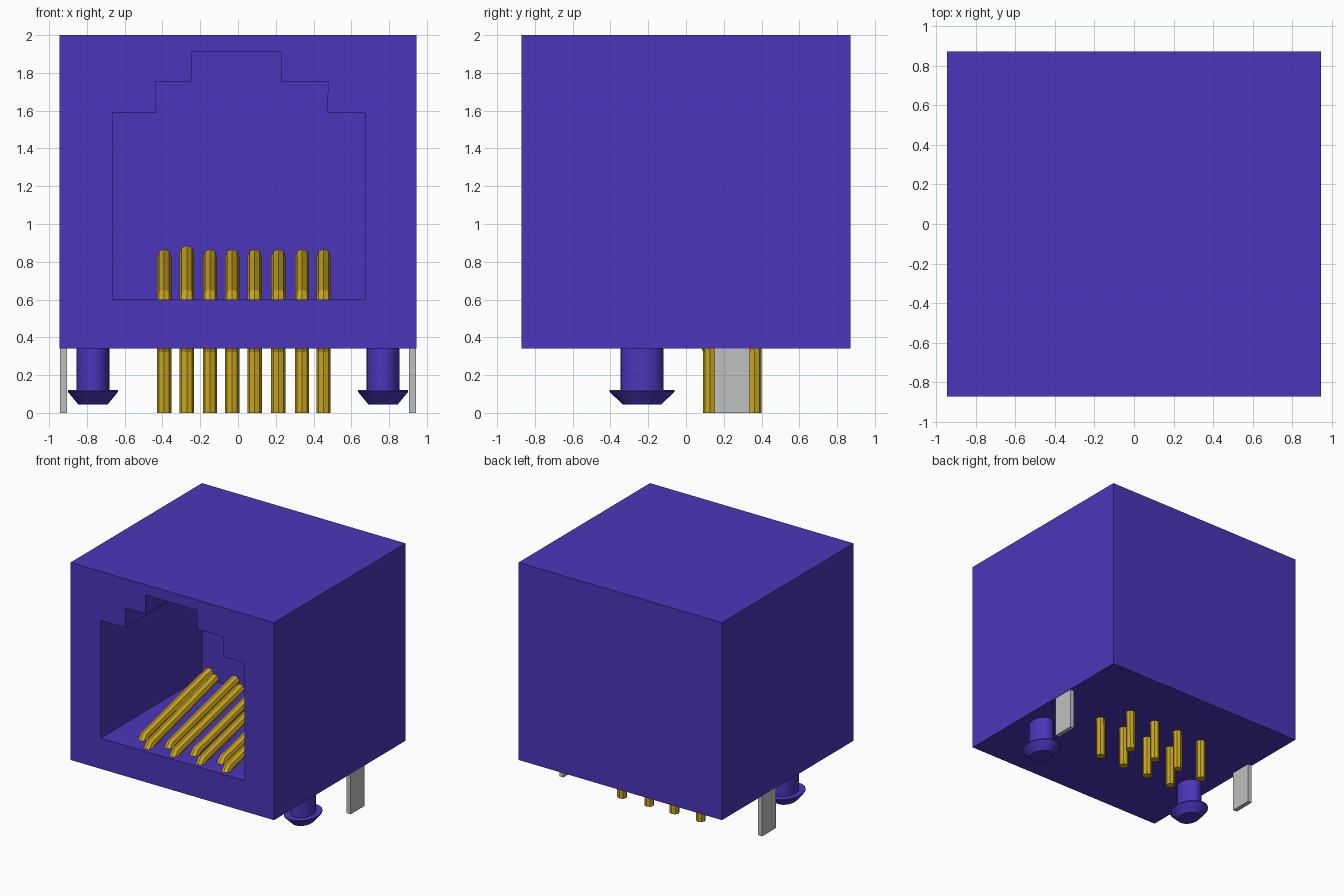
import bpy, bmesh, math
from mathutils import Matrix

cube = bpy.data.objects.get("Cube")
if cube:
    bpy.data.objects.remove(cube, do_unlink=True)


def material(name, rgb):
    m = bpy.data.materials.new(name)
    m.use_nodes = True
    col = (*rgb, 1.0)
    m.diffuse_color = col
    bsdf = next(n for n in m.node_tree.nodes if n.type == 'BSDF_PRINCIPLED')
    bsdf.inputs["Base Color"].default_value = col
    return m


PURPLE = material("purple plastic", (0.071, 0.036, 0.49))
GOLD = material("gold contact", (0.58, 0.38, 0.014))
GREY = material("grey metal", (0.527, 0.527, 0.527))


def add_object(name, bm, mat):
    bmesh.ops.recalc_face_normals(bm, faces=bm.faces)
    mesh = bpy.data.meshes.new(name)
    bm.to_mesh(mesh)
    bm.free()
    mesh.materials.append(mat)
    ob = bpy.data.objects.new(name, mesh)
    bpy.context.collection.objects.link(ob)
    return ob


def box(name, lo, hi, mat):
    bm = bmesh.new()
    size = [h - l for l, h in zip(lo, hi)]
    mid = [(h + l) / 2 for l, h in zip(lo, hi)]
    bmesh.ops.create_cube(bm, size=1, matrix=Matrix.Translation(mid) @ Matrix.Diagonal((*size, 1)))
    return add_object(name, bm, mat)


def select_only(ob):
    bpy.ops.object.select_all(action='DESELECT')
    ob.select_set(True)
    bpy.context.view_layer.objects.active = ob


# Housing with a stepped plug opening cut into the front
housing = box("housing", (-0.945, -0.872, 0.342), (0.945, 0.872, 2.0), PURPLE)
opening = [(-0.665, 0.60), (0.673, 0.60), (0.673, 1.588), (0.472, 1.588),
           (0.477, 1.755), (0.23, 1.755), (0.23, 1.913), (-0.247, 1.913),
           (-0.247, 1.755), (-0.438, 1.755), (-0.433, 1.588), (-0.665, 1.588)]
bm = bmesh.new()
face = bm.faces.new([bm.verts.new((x, -1.0, z)) for x, z in opening])
ext = bmesh.ops.extrude_face_region(bm, geom=[face])
bmesh.ops.translate(bm, vec=(0, 1.47, 0),
                    verts=[g for g in ext["geom"] if isinstance(g, bmesh.types.BMVert)])
cutter = add_object("opening_cutter", bm, PURPLE)
cutter.hide_render = True
mod = housing.modifiers.new("opening", 'BOOLEAN')
mod.operation = 'DIFFERENCE'
mod.solver = 'EXACT'
mod.object = cutter
select_only(housing)
bpy.ops.object.modifier_apply(modifier=mod.name)
bpy.data.objects.remove(cutter, do_unlink=True)


# Spring contacts: solder pin, run under the floor, then slope back up inside
def contact(name, x, pin_y, front_y, tip_y, tip_z):
    path = [(pin_y, 0.0), (pin_y, 0.33), (pin_y - 0.025, 0.38), (pin_y - 0.09, 0.41),
            (front_y + 0.07, 0.43), (front_y + 0.01, 0.46), (front_y - 0.005, 0.52),
            (front_y, 0.58), (front_y + 0.035, 0.62), (tip_y, tip_z)]
    curve = bpy.data.curves.new(name, 'CURVE')
    curve.dimensions = '3D'
    curve.bevel_depth = 0.038
    curve.bevel_resolution = 2
    curve.use_fill_caps = True
    spline = curve.splines.new('POLY')
    spline.points.add(len(path) - 1)
    spline.use_smooth = False
    for p, (y, z) in zip(spline.points, path):
        p.co = (x, y, z, 1)
    curve.materials.append(GOLD)
    ob = bpy.data.objects.new(name, curve)
    bpy.context.collection.objects.link(ob)
    select_only(ob)
    bpy.ops.object.convert(target='MESH')


for i, x in enumerate((-0.391, -0.271, -0.148, -0.031, 0.088, 0.214, 0.339, 0.453)):
    tip_z = 0.85 if i == 1 else 0.83
    if i % 2 == 0:
        contact(f"contact_{i + 1}", x, 0.363, -0.71, 0.18, tip_z)
    else:
        contact(f"contact_{i + 1}", x, 0.128, -0.81, 0.08, tip_z)


# Oval snap-in mounting posts with a flared, tapered head
def post(name, x):
    profile = [(0.0875, 0.36), (0.0875, 0.12), (0.133, 0.12), (0.133, 0.112), (0.078, 0.045)]
    n = 24
    bm = bmesh.new()
    rings = []
    for r, z in profile:
        rings.append([bm.verts.new((x + r * math.cos(2 * math.pi * k / n),
                                    -0.233 + 1.3 * r * math.sin(2 * math.pi * k / n), z))
                      for k in range(n)])
    for a, b in zip(rings, rings[1:]):
        for k in range(n):
            bm.faces.new((a[k], a[(k + 1) % n], b[(k + 1) % n], b[k]))
    bm.faces.new(rings[0])
    bm.faces.new(rings[-1])
    ob = add_object(name, bm, PURPLE)
    select_only(ob)
    bpy.ops.object.shade_smooth_by_angle(angle=math.radians(30))


# Posts and grey shield tabs on both sides
for side, s in (("left", 1), ("right", -1)):
    post(f"{side}_post", s * 0.768)
    x0, x1 = sorted((s * 0.905, s * 0.942))
    box(f"{side}_shield_tab", (x0, 0.15, 0.0), (x1, 0.335, 0.36), GREY)
